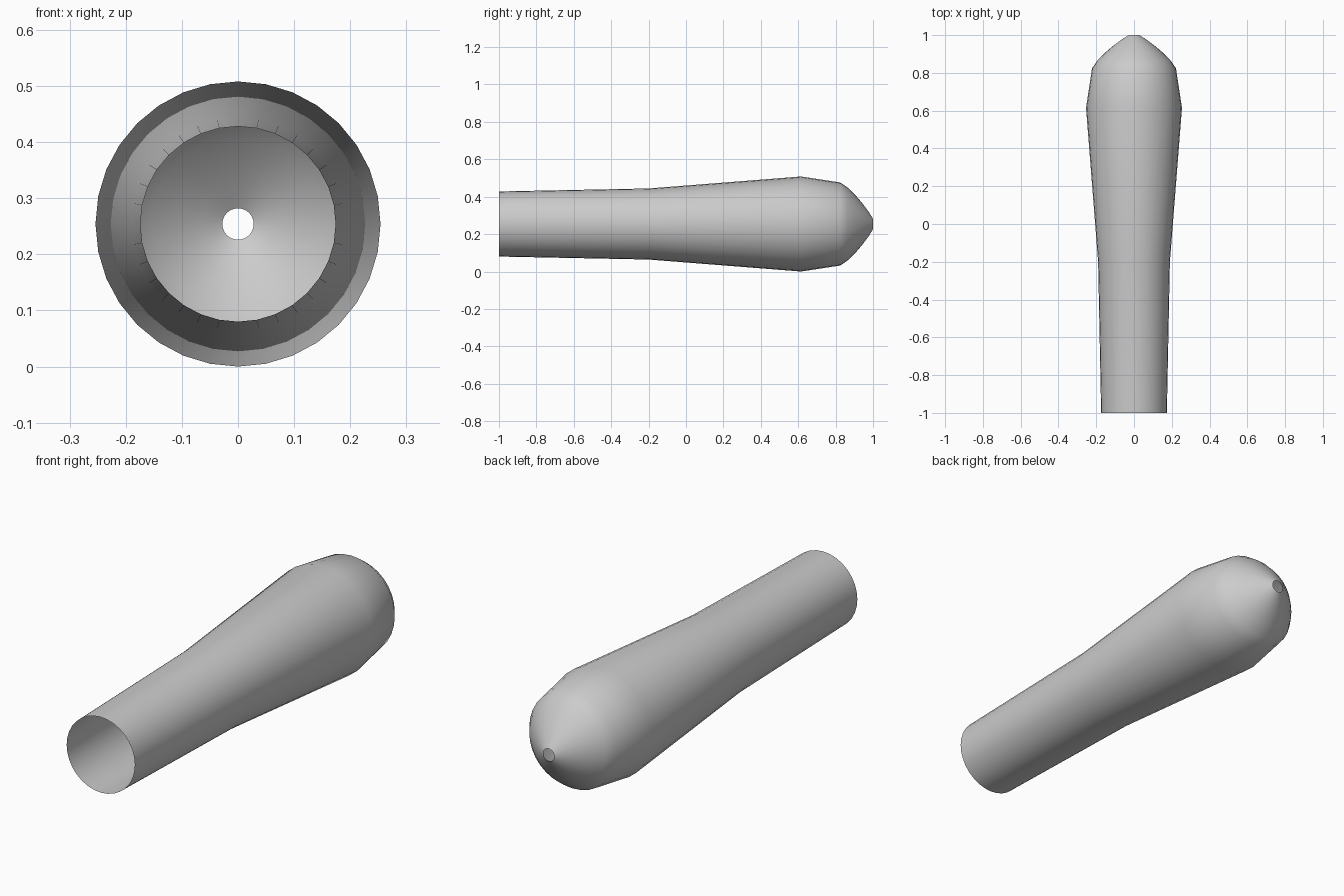
import bpy, bmesh
from math import sin, cos, tau

if "Cube" in bpy.data.objects:
    bpy.data.objects.remove(bpy.data.objects["Cube"])

SIDES = 32
AXIS_Z = 0.254

# Profile along y: (y, radius), open at both ends
profile = [(-1.0, 0.174), (-0.2, 0.19), (0.615, 0.254), (0.825, 0.222),
           (0.865, 0.194), (0.905, 0.155), (0.942, 0.112), (0.975, 0.068), (1.0, 0.028)]

# Thin open shell, one ring of vertices per profile point
bm = bmesh.new()
rings = []
for y, r in profile:
    rings.append([bm.verts.new((r * sin(tau * i / SIDES), y, AXIS_Z + r * cos(tau * i / SIDES)))
                  for i in range(SIDES)])
for a, b in zip(rings, rings[1:]):
    for i in range(SIDES):
        j = (i + 1) % SIDES
        bm.faces.new((a[i], b[i], b[j], a[j]))

# Outward normals and smooth shading
bm.normal_update()
f = bm.faces[:][0]
c = f.calc_center_median()
if f.normal.x * c.x + f.normal.z * (c.z - AXIS_Z) < 0:
    bmesh.ops.reverse_faces(bm, faces=bm.faces[:])
for f in bm.faces:
    f.smooth = True

mesh = bpy.data.meshes.new("handle_grip")
bm.to_mesh(mesh)
bm.free()
grip = bpy.data.objects.new("handle_grip", mesh)
bpy.context.collection.objects.link(grip)
